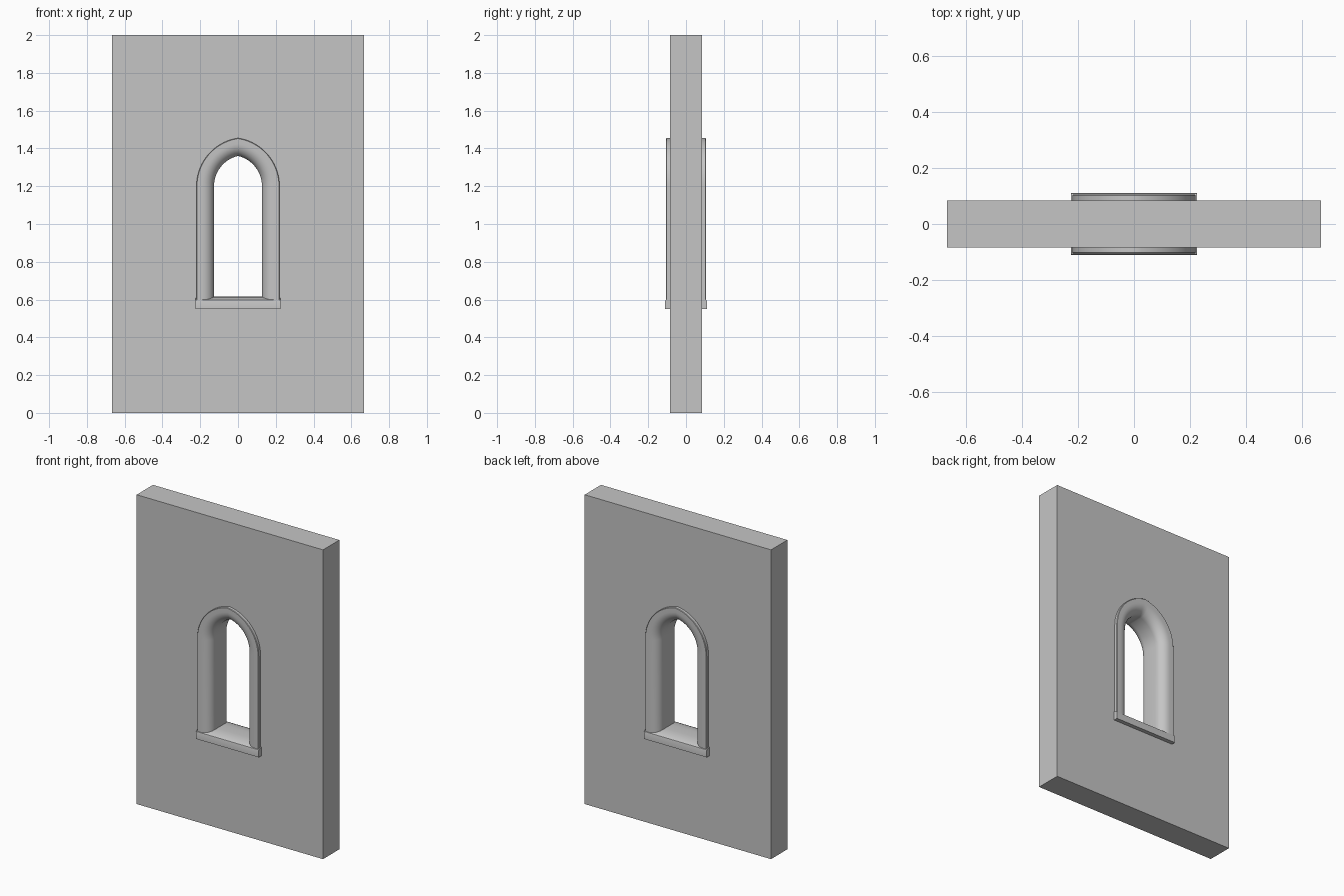
import bpy, bmesh, math

cube = bpy.data.objects.get("Cube")
if cube:
    bpy.data.objects.remove(cube, do_unlink=True)

stone = bpy.data.materials.new("grey_stone")
stone.use_nodes = True
colour = (0.56, 0.56, 0.56, 1)
stone.diffuse_color = colour
stone.node_tree.nodes["Principled BSDF"].inputs["Base Color"].default_value = colour

SPRING, FOOT, SHIFT, STEPS = 1.2, 0.585, 0.038, 14


def finish(bm, name):
    bmesh.ops.recalc_face_normals(bm, faces=bm.faces)
    mesh = bpy.data.meshes.new(name)
    bm.to_mesh(mesh)
    bm.free()
    mesh.materials.append(stone)
    obj = bpy.data.objects.new(name, mesh)
    bpy.context.collection.objects.link(obj)
    return obj


def loft(rings, name):
    """Skin a list of closed rings and cap both ends."""
    bm = bmesh.new()
    loops = [[bm.verts.new(p) for p in ring] for ring in rings]
    n = len(loops[0])
    for a, b in zip(loops, loops[1:]):
        for i in range(n):
            j = (i + 1) % n
            bm.faces.new((a[i], a[j], b[j], b[i]))
    bm.faces.new(loops[0])
    bm.faces.new(loops[-1])
    return finish(bm, name)


def smooth(obj, degrees):
    bpy.ops.object.select_all(action="DESELECT")
    obj.select_set(True)
    bpy.context.view_layer.objects.active = obj
    bpy.ops.object.shade_smooth_by_angle(angle=math.radians(degrees))


def arch(half_width):
    """Pointed arch outline at a given half width, as (x, z) points."""
    radius = half_width + SHIFT
    end = math.acos(SHIFT / radius)
    right = [(half_width, FOOT)]
    for i in range(STEPS + 1):
        a = end * i / STEPS
        right.append((radius * math.cos(a) - SHIFT, SPRING + radius * math.sin(a)))
    right[-1] = (0, right[-1][1])
    return right + [(-x, z) for x, z in reversed(right[:-1])]


# Wall with a pointed opening
bm = bmesh.new()
bmesh.ops.create_cube(bm, size=1)
for v in bm.verts:
    v.co = (v.co.x * 1.333, v.co.y * 0.167, v.co.z * 2 + 1)
wall = finish(bm, "wall")
cutter = loft([[(x, y, z) for x, z in arch(0.2)] for y in (-0.3, 0.3)], "opening_cutter")
cutter.hide_render = True
cut = wall.modifiers.new("opening", "BOOLEAN")
cut.operation, cut.solver, cut.object = "DIFFERENCE", "EXACT", cutter
bpy.ops.object.select_all(action="DESELECT")
wall.select_set(True)
bpy.context.view_layer.objects.active = wall
bpy.ops.object.modifier_apply(modifier=cut.name)
bpy.data.objects.remove(cutter, do_unlink=True)

# Window surround: square outer lip rolling into the reveal, as (half width, y)
front = [(0.22, -0.102), (0.217, -0.105), (0.19, -0.105)]
for i in range(1, 9):
    a = math.pi / 2 * i / 8
    front.append((0.127 + 0.063 * (1 - math.sin(a)), -0.045 - 0.06 * math.cos(a)))
profile = front + [(w, -y) for w, y in reversed(front)]
strands = [[(x, y, z) for x, z in arch(w)] for w, y in profile]
smooth(loft(list(zip(*strands)), "window_surround"), 32)

# Sill: rounded nosing on both faces, gently crowned top, as (y, z)
nose = [(-0.11, 0.55), (-0.11, 0.591), (-0.108, 0.597), (-0.103, 0.6),
        (-0.085, 0.607), (-0.06, 0.613), (-0.03, 0.615)]
section = nose + [(-y, z) for y, z in reversed(nose)]
smooth(loft([[(x, y, z) for y, z in section] for x in (-0.225, 0.225)], "window_sill"), 40)
